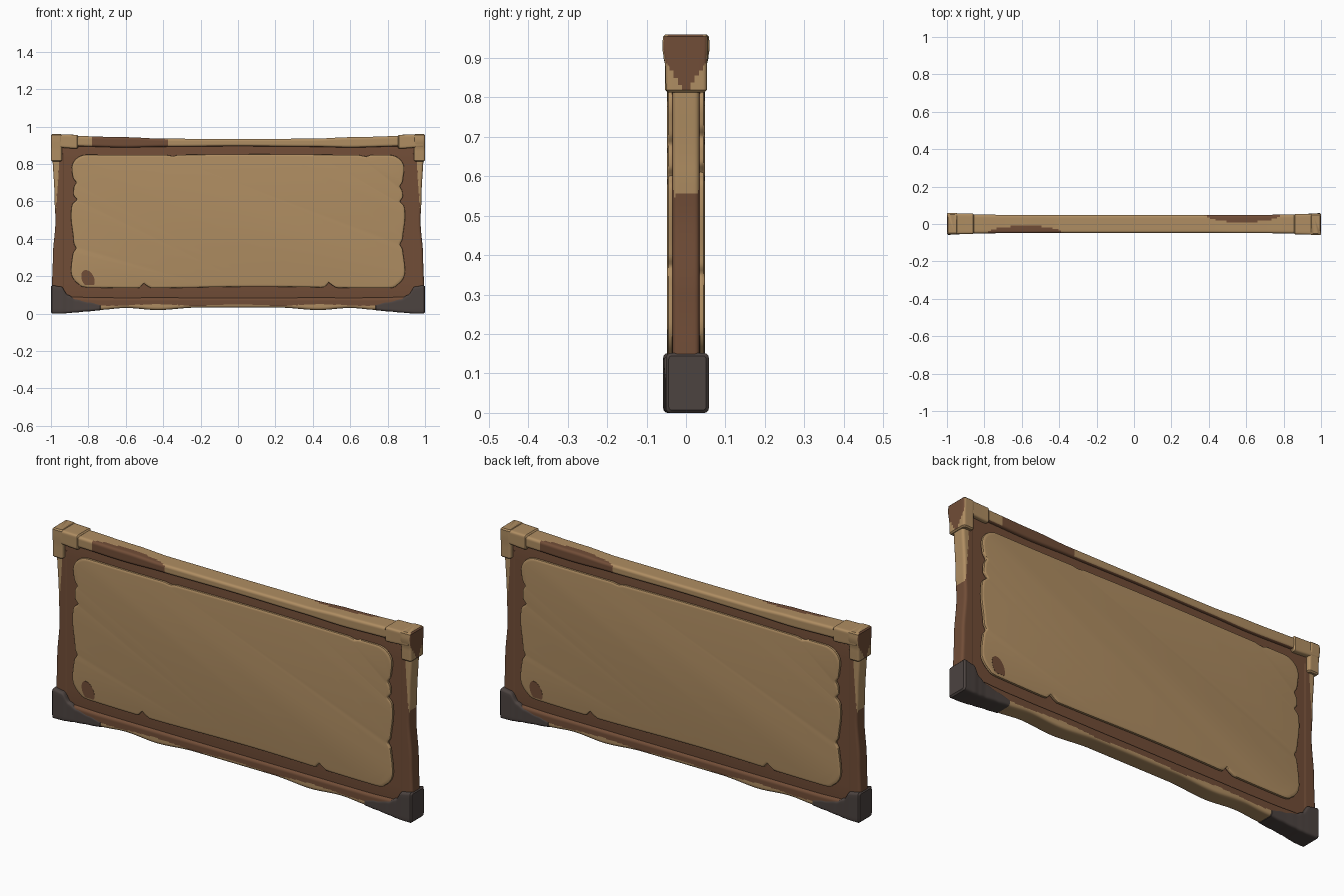
import bpy, bmesh, math
from mathutils import Vector

if "Cube" in bpy.data.objects:
    bpy.data.objects.remove(bpy.data.objects["Cube"])


def material(name, rgb):
    m = bpy.data.materials.new(name)
    m.diffuse_color = (*rgb, 1)
    m.use_nodes = True
    m.node_tree.nodes["Principled BSDF"].inputs["Base Color"].default_value = m.diffuse_color
    return m


TAN, BROWN, GREY = 0, 1, 2
MATS = [material("tan wood", (0.43, 0.268, 0.122)),
        material("brown wood", (0.165, 0.074, 0.038)),
        material("dark grey metal", (0.072, 0.056, 0.051))]


def skin(name, rings, rule, s=1):
    """Skin closed rings of points; rule(centre, normal) gives the colour.
    s = -1 turns the part half way round the z axis."""
    bm = bmesh.new()
    vs = [[bm.verts.new(p) for p in ring] for ring in rings]
    n = len(vs[0])
    for r0, r1 in zip(vs, vs[1:]):
        for i in range(n):
            j = (i + 1) % n
            bm.faces.new((r0[i], r0[j], r1[j], r1[i]))
    bm.faces.new(vs[0])
    bm.faces.new(vs[-1])
    bmesh.ops.recalc_face_normals(bm, faces=bm.faces)
    bm.normal_update()
    for f in bm.faces:
        f.material_index = rule(f.calc_center_median(), f.normal)
    for v in bm.verts:
        v.co.x *= s
        v.co.y *= s
    me = bpy.data.meshes.new(name)
    bm.to_mesh(me)
    bm.free()
    for m in MATS:
        me.materials.append(m)
    ob = bpy.data.objects.new(name, me)
    bpy.context.collection.objects.link(ob)
    bpy.ops.object.select_all(action='DESELECT')
    ob.select_set(True)
    bpy.context.view_layer.objects.active = ob
    bpy.ops.object.shade_smooth_by_angle(angle=math.radians(40))
    return ob


def rounded_rect(a0, a1, b0, b1, r, seg=4, div=8):
    """Points (a, b) round a rounded rectangle, with subdivided straight edges."""
    pts = []
    corners = [(a1 - r, b1 - r, 0), (a0 + r, b1 - r, 90), (a0 + r, b0 + r, 180), (a1 - r, b0 + r, 270)]
    for k, (ca, cb, ang) in enumerate(corners):
        for i in range(seg + 1):
            t = math.radians(ang + 90 * i / seg)
            pts.append((ca + r * math.cos(t), cb + r * math.sin(t)))
        na, nb, nang = corners[(k + 1) % 4]
        t = math.radians(nang)
        end = (na + r * math.cos(t), nb + r * math.sin(t))
        st = pts[-1]
        for i in range(1, div):
            pts.append(tuple(st[c] + (end[c] - st[c]) * i / div for c in (0, 1)))
    return pts


def at(keys, t):
    """Smooth blend between key sections (t, a0, a1, b0, b1)."""
    for k0, k1 in zip(keys, keys[1:]):
        if t <= k1[0] + 1e-9:
            u = (t - k0[0]) / (k1[0] - k0[0])
            u = u * u * (3 - 2 * u)
            return [p + (q - p) * u for p, q in zip(k0[1:], k1[1:])]
    return list(keys[-1][1:])


def beam(name, axis, keys, n, r, rule, s=1):
    """Rounded beam along x (a = z, b = y) or along z (a = x, b = y)."""
    t0, t1, c = keys[0][0], keys[-1][0], r * 0.6
    stations = [(t0, c), (t0 + c, 0)]
    stations += [(t0 + (t1 - t0) * i / n, 0) for i in range(1, n)]
    stations += [(t1 - c, 0), (t1, c)]
    rings = []
    for t, inset in stations:
        a0, a1, b0, b1 = at(keys, t)
        ring = rounded_rect(a0 + inset, a1 - inset, b0 + inset, b1 - inset, r - inset * 0.5)
        rings.append([(t, b, a) if axis == 'x' else (a, b, t) for a, b in ring])
    return skin(name, rings, rule, s)


def mirrored(half):
    """Mirror key sections given for t >= 0."""
    return [(-k[0], *k[1:]) for k in reversed(half) if k[0] > 0] + half


# Core board behind both panels
beam("core_board", 'x', [(-0.955, 0.05, 0.915, -0.032, 0.032), (0.955, 0.05, 0.915, -0.032, 0.032)],
     2, 0.006, lambda c, n: BROWN)


# Top rail with a worn patch on each side
def top_rule(c, n):
    s = 1 if c.y < 0 else -1
    worn = ((c.x * s + 0.58) / 0.2) ** 2 + ((c.y * s + 0.05) / 0.04) ** 2 < 1
    return BROWN if worn or n.z < -0.8 else TAN


beam("top_rail", 'x', mirrored([(0, 0.895, 0.934, -0.048, 0.048), (0.4, 0.892, 0.935, -0.048, 0.048),
                                (0.6, 0.888, 0.943, -0.049, 0.049), (0.9, 0.895, 0.95, -0.05, 0.05)]),
     120, 0.012, top_rule)


# Bottom rail, tan along its lower edge
def bottom_rule(c, n):
    edge = 0.046 + 0.004 * math.cos(c.x * 14)
    return TAN if c.z < edge and abs(c.x) < 0.73 else BROWN


beam("bottom_rail", 'x', mirrored([(0, 0.032, 0.085, -0.044, 0.044), (0.22, 0.032, 0.085, -0.044, 0.044),
                                   (0.43, 0.019, 0.085, -0.045, 0.045), (0.6, 0.03, 0.085, -0.044, 0.044),
                                   (0.74, 0.02, 0.085, -0.045, 0.045), (0.92, 0.012, 0.09, -0.046, 0.046)]),
     120, 0.014, bottom_rule)


def side_rule(c, n):
    return TAN if c.z > 0.555 + 0.15 * c.y and c.x > 0.955 + (0.82 - c.z) * 0.07 else BROWN


def cap_rule(c, n):
    return BROWN if n.x > 0.7 and c.z > 0.81 + 1.6 * abs(c.y) else TAN


# Panel outline with chipped edges
CHIPS = [(-0.89, 0.35, 0.02), (-0.89, 0.61, 0.025), (-0.89, 0.70, 0.02), (0.89, 0.37, 0.02),
         (0.89, 0.60, 0.02), (0.89, 0.68, 0.02), (-0.5, 0.14, 0.03), (0.49, 0.14, 0.03),
         (-0.35, 0.85, 0.008), (0.68, 0.85, 0.01)]


def panel_ring(y, inset):
    ring = []
    for z, x in rounded_rect(0.14, 0.85, -0.893, 0.893, 0.085, seg=8, div=80):
        z += 0.004 * math.sin(x * 5 + 1) * (1 if z < 0.5 else 0.5)
        if abs(x) > 0.85:
            x -= math.copysign(0.007 * (1 + math.sin(z * 21)), x)
        for cx, cz, d in CHIPS:
            w = d * math.exp(-((x - cx) ** 2 + (z - cz) ** 2) / 0.00025)
            if abs(cx) > 0.8:
                x -= math.copysign(w, cx)
            else:
                z += w if cz < 0.5 else -w
        ring.append((x * (1 - inset / 0.89), y, 0.495 + (z - 0.495) * (1 - inset / 0.355)))
    return ring


for s, side, face in ((1, "right", "front"), (-1, "left", "back")):
    # Side rail
    beam(side + "_side_rail", 'z', [(0.1, 0.925, 0.996, -0.034, 0.034), (0.3, 0.925, 0.99, -0.034, 0.034),
                                    (0.5, 0.925, 0.976, -0.034, 0.034), (0.62, 0.925, 0.981, -0.034, 0.034),
                                    (0.86, 0.925, 0.992, -0.034, 0.034)], 80, 0.012, side_rule, s)
    # Upper corner cap: upright leg and level leg
    beam(side + "_upper_cap_leg", 'z', [(0.813, 0.942, 1.0, -0.051, 0.053), (0.87, 0.942, 1.0, -0.052, 0.053),
                                        (0.93, 0.942, 1.0, -0.06, 0.055), (0.96, 0.942, 1.0, -0.058, 0.055)],
         24, 0.01, cap_rule, s)
    beam(side + "_upper_cap_arm", 'x', [(0.855, 0.882, 0.956, -0.055, 0.053), (0.995, 0.89, 0.958, -0.057, 0.054)],
         10, 0.01, lambda c, n: TAN, s)
    # Lower metal corner with a tapering arm
    beam(side + "_lower_corner", 'x', [(0.73, 0.018, 0.052, -0.0465, 0.0465), (0.8, 0.012, 0.066, -0.047, 0.047),
                                       (0.87, 0.006, 0.08, -0.0485, 0.0485), (0.91, 0.002, 0.1, -0.05, 0.052),
                                       (0.945, 0.0, 0.144, -0.051, 0.056), (1.0, 0.0, 0.152, -0.051, 0.058)],
         40, 0.012, lambda c, n: GREY, s)
    # Raised panel
    rings = [panel_ring(-0.028, 0.004), panel_ring(-0.036, 0.0), panel_ring(-0.044, 0.001),
             panel_ring(-0.047, 0.005), panel_ring(-0.048, 0.012)]
    skin(face + "_panel", rings, lambda c, n: BROWN if c.y > -0.036 else TAN, s)
    # Worn spot on the panel
    spot = []
    for i in range(24):
        t = 2 * math.pi * i / 24
        spot.append((-0.802 + 0.034 * math.cos(t) - 0.012 * math.sin(t), max(0.152, 0.185 + 0.048 * math.sin(t))))
    skin(face + "_worn_spot", [[(x, y, z) for x, z in spot] for y in (-0.046, -0.0488)],
         lambda c, n: BROWN, s)
